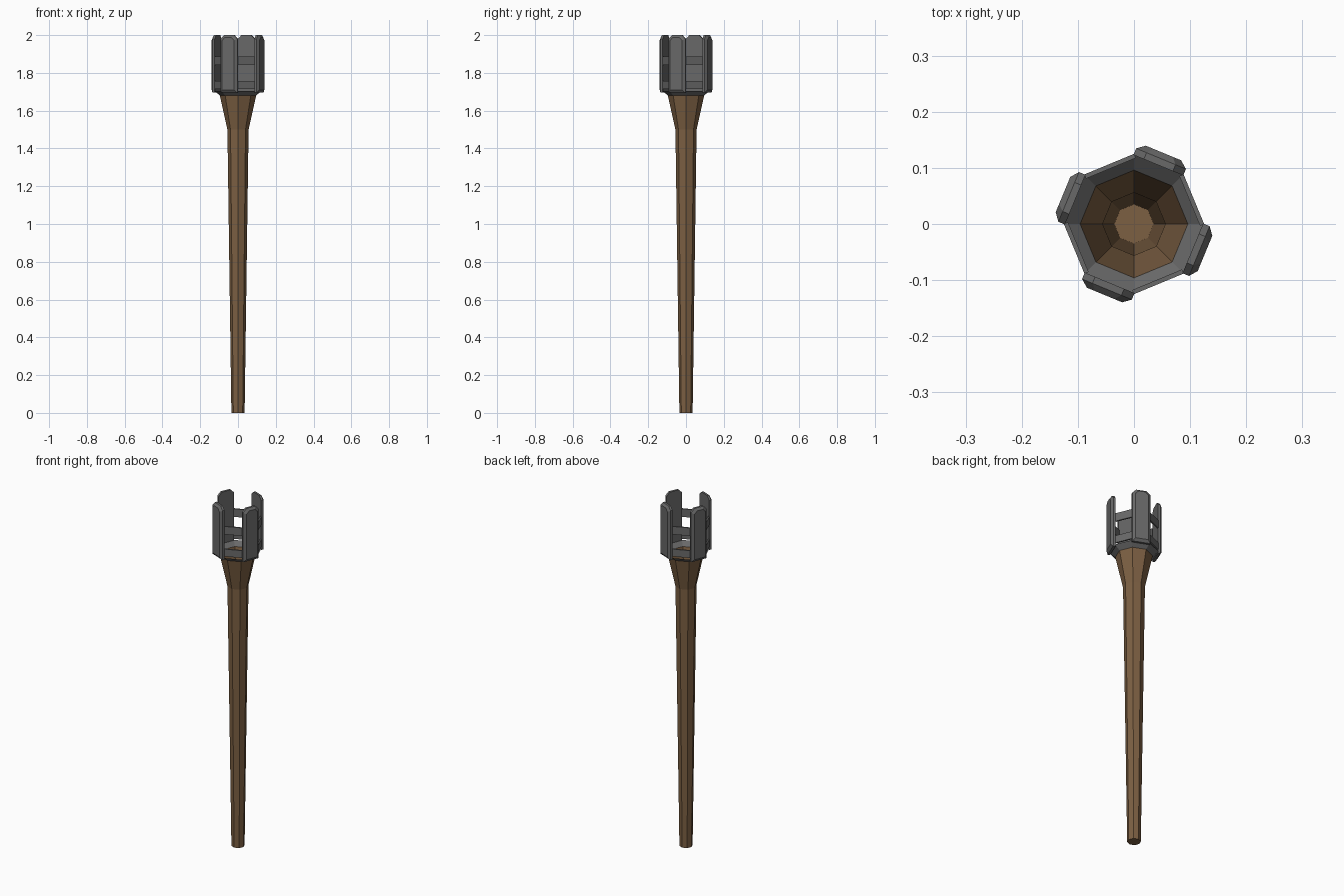
import bpy, bmesh, math
from mathutils import Vector

if "Cube" in bpy.data.objects:
    bpy.data.objects.remove(bpy.data.objects["Cube"])

def material(name, col):
    m = bpy.data.materials.new(name)
    m.diffuse_color = (*col, 1)
    m.use_nodes = True
    m.node_tree.nodes["Principled BSDF"].inputs["Base Color"].default_value = m.diffuse_color
    return m

WOOD = material("wood", (0.20, 0.115, 0.055))
IRON = material("iron", (0.14, 0.14, 0.14))

def loft(name, loops, mat, cap_start=False, cap_end=False):
    """Skin a series of closed point loops."""
    bm = bmesh.new()
    rings = [[bm.verts.new(p) for p in loop] for loop in loops]
    for a, b in zip(rings, rings[1:]):
        n = len(a)
        for i in range(n):
            j = (i + 1) % n
            bm.faces.new((a[i], a[j], b[j], b[i]))
    if cap_start:
        bm.faces.new(rings[0][::-1])
    if cap_end:
        bm.faces.new(rings[-1])
    me = bpy.data.meshes.new(name)
    bm.to_mesh(me)
    bm.free()
    me.materials.append(mat)
    ob = bpy.data.objects.new(name, me)
    bpy.context.collection.objects.link(ob)
    return ob

def octagon(r, z):
    return [(r * math.cos(i * math.pi / 4), r * math.sin(i * math.pi / 4), z) for i in range(8)]

# Tapered wooden handle, flared and open at the top
loft("handle", [octagon(0.035, 0), octagon(0.056, 1.5), octagon(0.096, 1.68)], WOOD, cap_start=True)

# Iron collar around the flare
loft("collar", [octagon(0.096, 1.68), octagon(0.125, 1.705)], IRON)

APOTHEM = 0.125 * math.cos(math.pi / 8)

def on_side(angle, d, pts):
    """Place (sideways, height) points at distance d from the axis."""
    out = Vector((math.cos(angle), math.sin(angle), 0))
    side = Vector((-out.y, out.x, 0))
    return [out * d + side * s + Vector((0, 0, z)) for s, z in pts]

def outline(w, z0, z1, c):
    """Upright rectangle with clipped top corners."""
    return [(-w, z0), (w, z0), (w, z1 - c), (w - c, z1), (c - w, z1), (-w, z1 - c)]

def rect(w, z0, z1):
    return [(-w, z0), (w, z0), (w, z1), (-w, z1)]

for k in range(4):
    # Upright plate with a chamfered outer face
    a = math.radians(67.5 + 90 * k)
    back, front = outline(0.048, 1.695, 2.0, 0.02), outline(0.034, 1.71, 1.988, 0.016)
    loft(f"plate_{k + 1}", [on_side(a, APOTHEM - 0.002, back), on_side(a, 0.126, back),
                            on_side(a, 0.137, front)], IRON, True, True)
    # Two cross bars on the open side
    b = math.radians(22.5 + 90 * k)
    for name, z0, z1 in (("lower", 1.715, 1.757), ("upper", 1.842, 1.888)):
        bar = rect(0.048, z0, z1)
        loft(f"{name}_bar_{k + 1}", [on_side(b, APOTHEM - 0.008, bar), on_side(b, APOTHEM, bar)],
             IRON, True, True)
